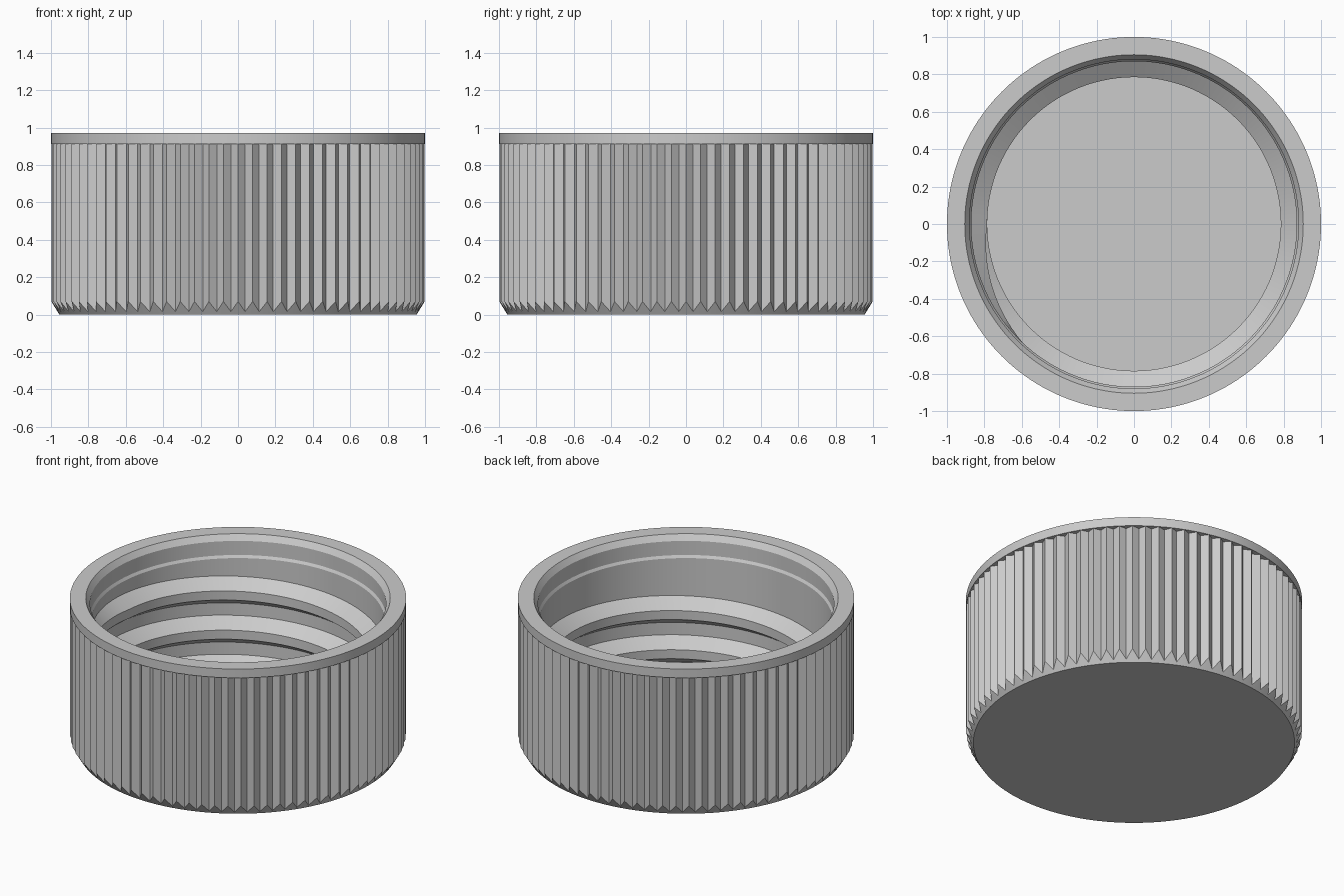
import bpy
import bmesh
from math import cos, sin, radians, pi

if "Cube" in bpy.data.objects:
    bpy.data.objects.remove(bpy.data.objects["Cube"], do_unlink=True)

# Single grey plastic
GREY = (0.6, 0.6, 0.6, 1.0)
plastic = bpy.data.materials.new("grey_plastic")
plastic.use_nodes = True
plastic.diffuse_color = GREY
plastic.node_tree.nodes["Principled BSDF"].inputs["Base Color"].default_value = GREY


def finish(bm, name):
    """Turn the bmesh into a smooth-shaded object with sharp edges kept."""
    bmesh.ops.recalc_face_normals(bm, faces=bm.faces[:])
    mesh = bpy.data.meshes.new(name)
    bm.to_mesh(mesh)
    bm.free()
    mesh.materials.append(plastic)
    obj = bpy.data.objects.new(name, mesh)
    bpy.context.collection.objects.link(obj)
    bpy.ops.object.select_all(action="DESELECT")
    obj.select_set(True)
    bpy.context.view_layer.objects.active = obj
    bpy.ops.object.shade_smooth_by_angle(angle=radians(25))
    return obj


def point(bm, r, z, angle):
    return bm.verts.new((r * cos(angle), r * sin(angle), z))


def skin(bm, loops, closed):
    """Bridge successive loops of equal length with quads."""
    for a, b in zip(loops, loops[1:]):
        n = len(a)
        for i in range(n if closed else n - 1):
            j = (i + 1) % n
            bm.faces.new((a[i], a[j], b[j], b[i]))


# Cap body: each ring gives (radius, height) on the ridges and in the grooves
RIDGES = 80
SEGMENTS = RIDGES * 2
FLOOR = 0.1
WALL = 0.87

rings = [
    ((0.955, 0.0), (0.955, 0.0)),
    ((0.998, 0.07), (0.965, 0.016)),
    ((0.998, 0.912), (0.965, 0.912)),
]
for p in [(1.0, 0.912), (1.0, 0.97), (0.905, 0.97), (0.88, 0.934),
          (0.88, 0.842), (WALL, 0.826), (WALL, FLOOR)]:
    rings.append((p, p))

bm = bmesh.new()
loops = [[point(bm, *ring[i % 2], 2 * pi * i / SEGMENTS) for i in range(SEGMENTS)]
         for ring in rings]
skin(bm, loops, True)
bm.faces.new(loops[0])
bm.faces.new(loops[-1])
finish(bm, "cap_body")

# Inner screw thread: a trapezoid swept up a helix, fading into the wall at the top
PITCH = 0.257
START, FADE, END, STEP = -725, 180, 235, 3
section = [(0.89, 0.014), (0.785, -0.059), (0.785, -0.118), (0.89, -0.19)]

bm = bmesh.new()
loops = []
for k in range((END - START) // STEP + 1):
    deg = START + k * STEP
    base = 0.714 + PITCH * (deg - 135) / 360
    fade = max(0.0, (deg - FADE) / (END - FADE))
    loop = []
    for j, (r, dz) in enumerate(section):
        r += (0.885 - r) * fade if r < WALL else 0
        z = max(base + dz, 0.08 - 0.01 * j)
        loop.append(point(bm, r, z, radians(deg)))
    loops.append(loop)
skin(bm, loops, True)
bm.faces.new(loops[0])
bm.faces.new(loops[-1])
finish(bm, "screw_thread")
